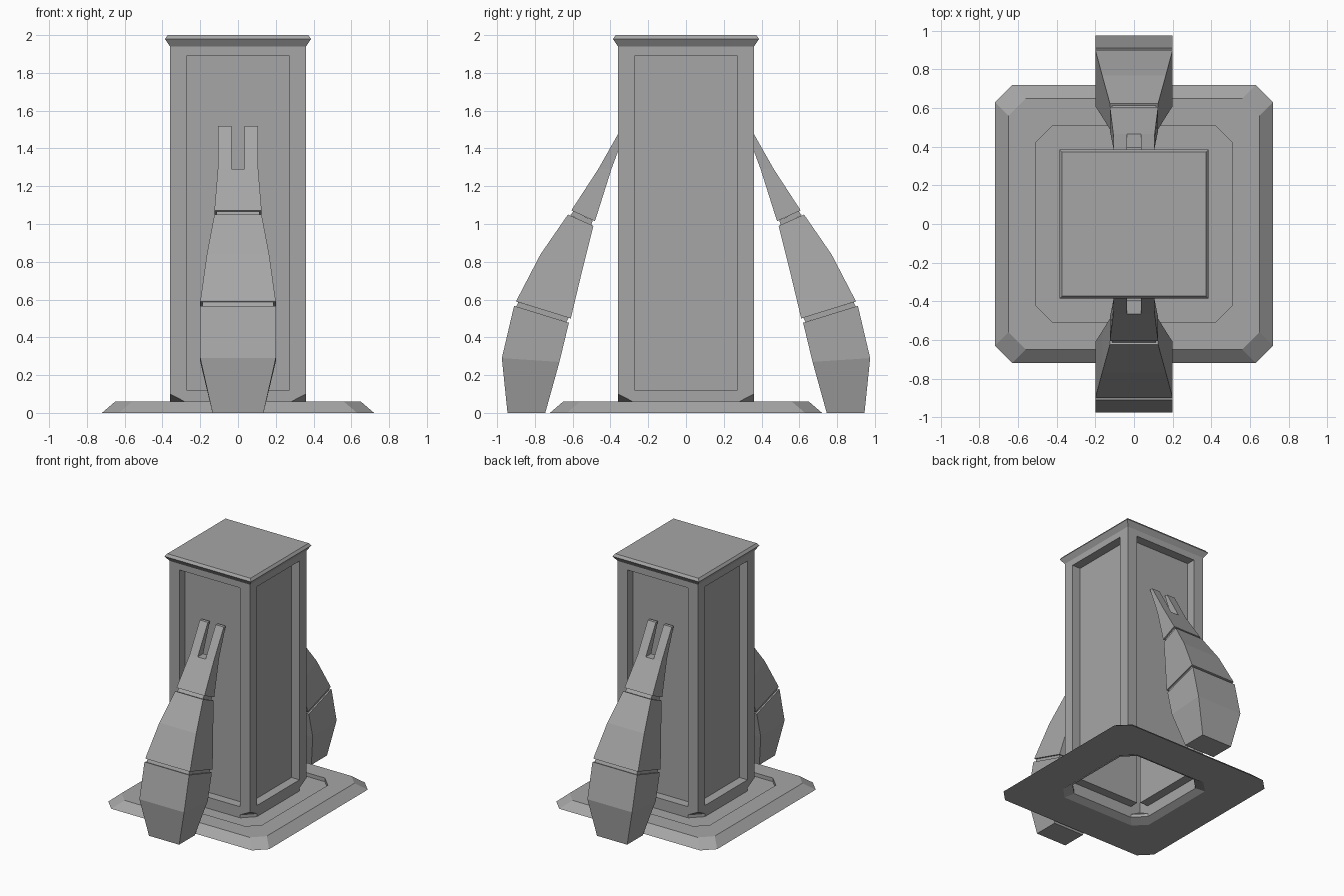
import bpy, bmesh
from math import pi
from mathutils import Matrix, Vector

cube = bpy.data.objects.get("Cube")
if cube:
    bpy.data.objects.remove(cube, do_unlink=True)

COLOR = (0.38, 0.38, 0.38, 1)
stone = bpy.data.materials.new("plain_grey")
stone.use_nodes = True
stone.diffuse_color = COLOR
stone.node_tree.nodes["Principled BSDF"].inputs["Base Color"].default_value = COLOR


def finish(name, bm, recalc=True):
    bmesh.ops.remove_doubles(bm, verts=bm.verts, dist=0.0005)
    if recalc:
        bmesh.ops.recalc_face_normals(bm, faces=bm.faces)
    mesh = bpy.data.meshes.new(name)
    bm.to_mesh(mesh)
    bm.free()
    mesh.materials.append(stone)
    obj = bpy.data.objects.new(name, mesh)
    bpy.context.collection.objects.link(obj)
    return obj


def bridge(bm, a, b):
    n = len(a)
    for i in range(n):
        j = (i + 1) % n
        bm.faces.new((a[i], a[j], b[j], b[i]))


# Stepped base plate: chamfered square rings around an open centre
def chamfered_ring(bm, half, z, cut=0.09):
    c = half - cut
    pts = [(half, -c), (half, c), (c, half), (-c, half),
           (-half, c), (-half, -c), (-c, -half), (c, -half)]
    return [bm.verts.new((x, y, z)) for x, y in pts]


bm = bmesh.new()
profile = [(0.36, 0.03), (0.41, 0), (0.72, 0), (0.65, 0.06), (0.51, 0.06), (0.51, 0.03)]
rings = [chamfered_ring(bm, h, z) for h, z in profile]
for i, ring in enumerate(rings):
    bridge(bm, ring, rings[(i + 1) % len(rings)])
finish("base_plate", bm)


# Hollow tower: four equal sides with a deep recessed panel and cut lower corners
W, P, DEPTH = 0.36, 0.272, 0.072
FOOT, CORNER, LOW, HIGH, TOP = 0.055, 0.10, 0.12, 1.89, 1.94
bm = bmesh.new()
for k in range(4):
    turn = Matrix.Rotation(k * pi / 2, 3, "Z")

    def face(*pts):
        bm.faces.new([bm.verts.new(turn @ Vector(p)) for p in pts])

    def flat(*pts):
        face(*[(x, -W, z) for x, z in pts])

    # frame
    flat((-W, TOP), (-P, HIGH), (P, HIGH), (W, TOP))
    flat((-W, CORNER), (-P, LOW), (-P, HIGH), (-W, TOP))
    flat((P, LOW), (W, CORNER), (W, TOP), (P, HIGH))
    flat((-W, CORNER), (-P, FOOT), (P, FOOT), (W, CORNER), (P, LOW), (-P, LOW))
    flat((-P, 0.03), (P, 0.03), (P, FOOT), (-P, FOOT))
    # recess walls and panel
    rect = [(-P, LOW), (P, LOW), (P, HIGH), (-P, HIGH)]
    for i, (x, z) in enumerate(rect):
        u, v = rect[(i + 1) % 4]
        face((x, -W, z), (u, -W, v), (u, DEPTH - W, v), (x, DEPTH - W, z))
    face(*[(x, DEPTH - W, z) for x, z in rect])
    # corner cut
    face((P, -W, FOOT), (W, -P, FOOT), (W, -W, CORNER))
    face((P, -W, 0.03), (W, -P, 0.03), (W, -P, FOOT), (P, -W, FOOT))
    # flared lid
    lid = [(W, TOP), (0.387, 1.98), (0.372, 2)]
    for (h, z), (g, v) in zip(lid, lid[1:]):
        face((-h, -h, z), (h, -h, z), (g, -g, v), (-g, -g, v))
h = lid[-1][0]
bm.faces.new([bm.verts.new((x, y, 2)) for x, y in ((-h, -h), (h, -h), (h, h), (-h, h))])
finish("tower", bm, recalc=False)


# Leg segments: sections of (outer y, outer z, inner y, inner z, left x, right x)
def loft(bm, sections):
    rows = [[bm.verts.new(p) for p in ((a, oy, oz), (b, oy, oz), (b, iy, iz), (a, iy, iz))]
            for oy, oz, iy, iz, a, b in sections]
    for r, s in zip(rows, rows[1:]):
        bridge(bm, r, s)
    bm.faces.new(rows[0])
    bm.faces.new(rows[-1])


def even(oy, oz, iy, iz, w):
    return (oy, oz, iy, iz, -w, w)


lower = [even(0.945, 0, 0.745, 0, 0.135), even(0.975, 0.29, 0.67, 0.27, 0.2),
         even(0.91, 0.567, 0.62, 0.477, 0.2)]
middle = [even(0.9, 0.59, 0.61, 0.5, 0.2), even(0.77, 0.84, 0.555, 0.73, 0.165),
          even(0.625, 1.05, 0.49, 0.99, 0.125)]
upper = [even(0.607, 1.072, 0.482, 1.015, 0.125), even(0.465, 1.29, 0.395, 1.29, 0.107)]


def neck(a, b):
    # slimmer joint filling the gap between two segments
    out = []
    for oy, oz, iy, iz, l, r in (a, b):
        out.append((oy - 0.012, oz - 0.004, iy + 0.012, iz + 0.004, l + 0.012, r - 0.012))
    return out


def prong(a, b):
    return [(0.465, 1.29, 0.395, 1.29, a, b), (0.335, 1.52, 0.31, 1.52, a, b)]


parts = {
    "leg_lower": [lower],
    "leg_middle": [middle],
    "leg_upper": [upper],
    "leg_joint_low": [neck(lower[-1], middle[0])],
    "leg_joint_high": [neck(middle[-1], upper[0])],
    "leg_prong_left": [prong(0.035, 0.107)],
    "leg_prong_right": [prong(-0.107, -0.035)],
}
for side, angle in (("back", 0), ("front", pi)):
    for name, lofts in parts.items():
        bm = bmesh.new()
        for sections in lofts:
            loft(bm, sections)
        bmesh.ops.rotate(bm, verts=bm.verts, cent=(0, 0, 0),
                         matrix=Matrix.Rotation(angle, 3, "Z"))
        finish(side + "_" + name, bm)
